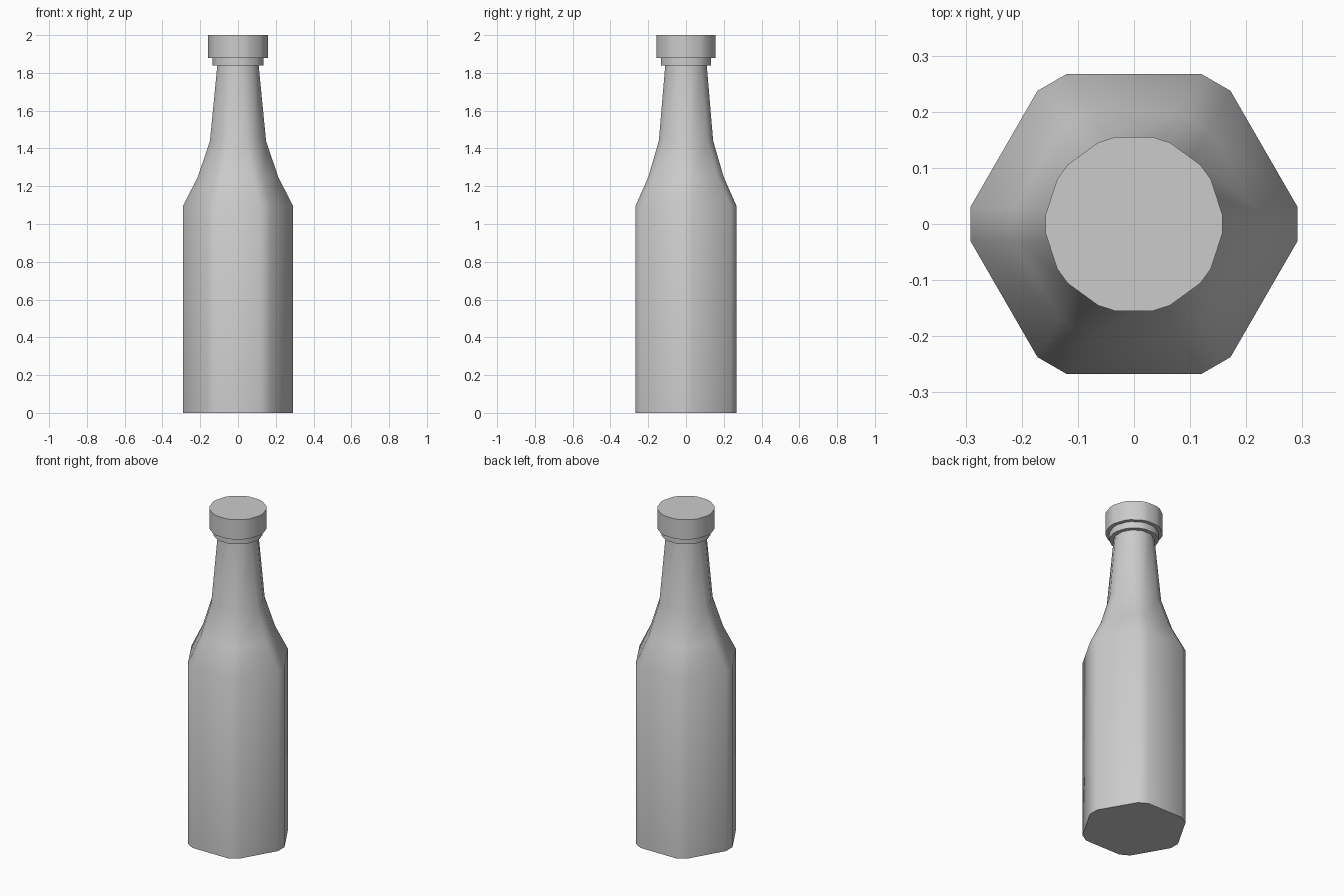
import bpy, bmesh
from math import sin, cos, pi
from mathutils import Vector

if "Cube" in bpy.data.objects:
    bpy.data.objects.remove(bpy.data.objects["Cube"])


def cut_polygon(sides, radius, cut, z):
    """Regular polygon with each corner trimmed by a fixed distance."""
    corners = [Vector((radius * cos(2 * pi * i / sides),
                       radius * sin(2 * pi * i / sides), z)) for i in range(sides)]
    points = []
    for i, c in enumerate(corners):
        for other in (corners[i - 1], corners[(i + 1) % sides]):
            points.append(c + (other - c).normalized() * cut)
    return points


def loft(name, sides, cut, profile):
    """Stack trimmed polygons along a (radius, height) profile and close both ends."""
    bm = bmesh.new()
    rings = [[bm.verts.new(p) for p in cut_polygon(sides, r, cut, z)] for r, z in profile]
    n = sides * 2
    for low, high in zip(rings, rings[1:]):
        for i in range(n):
            j = (i + 1) % n
            bm.faces.new((low[i], low[j], high[j], high[i]))
    bm.faces.new(rings[0][::-1])
    bm.faces.new(rings[-1])
    mesh = bpy.data.meshes.new(name)
    bm.to_mesh(mesh)
    bm.free()
    obj = bpy.data.objects.new(name, mesh)
    bpy.context.collection.objects.link(obj)
    bpy.ops.object.select_all(action='DESELECT')
    obj.select_set(True)
    bpy.context.view_layer.objects.active = obj
    bpy.ops.object.shade_smooth_by_angle(angle=0.75)
    return obj


# Six-sided glass body tapering through the shoulder into the neck
loft("bottle_body", 6, 0.035,
     [(0.309, 0), (0.309, 1.095), (0.23, 1.25), (0.166, 1.44), (0.127, 1.84)])

# Ten-sided collar and cap
loft("neck_collar", 10, 0.017, [(0.14, 1.84), (0.14, 1.88)])
loft("bottle_cap", 10, 0.017, [(0.163, 1.88), (0.163, 2.0)])
